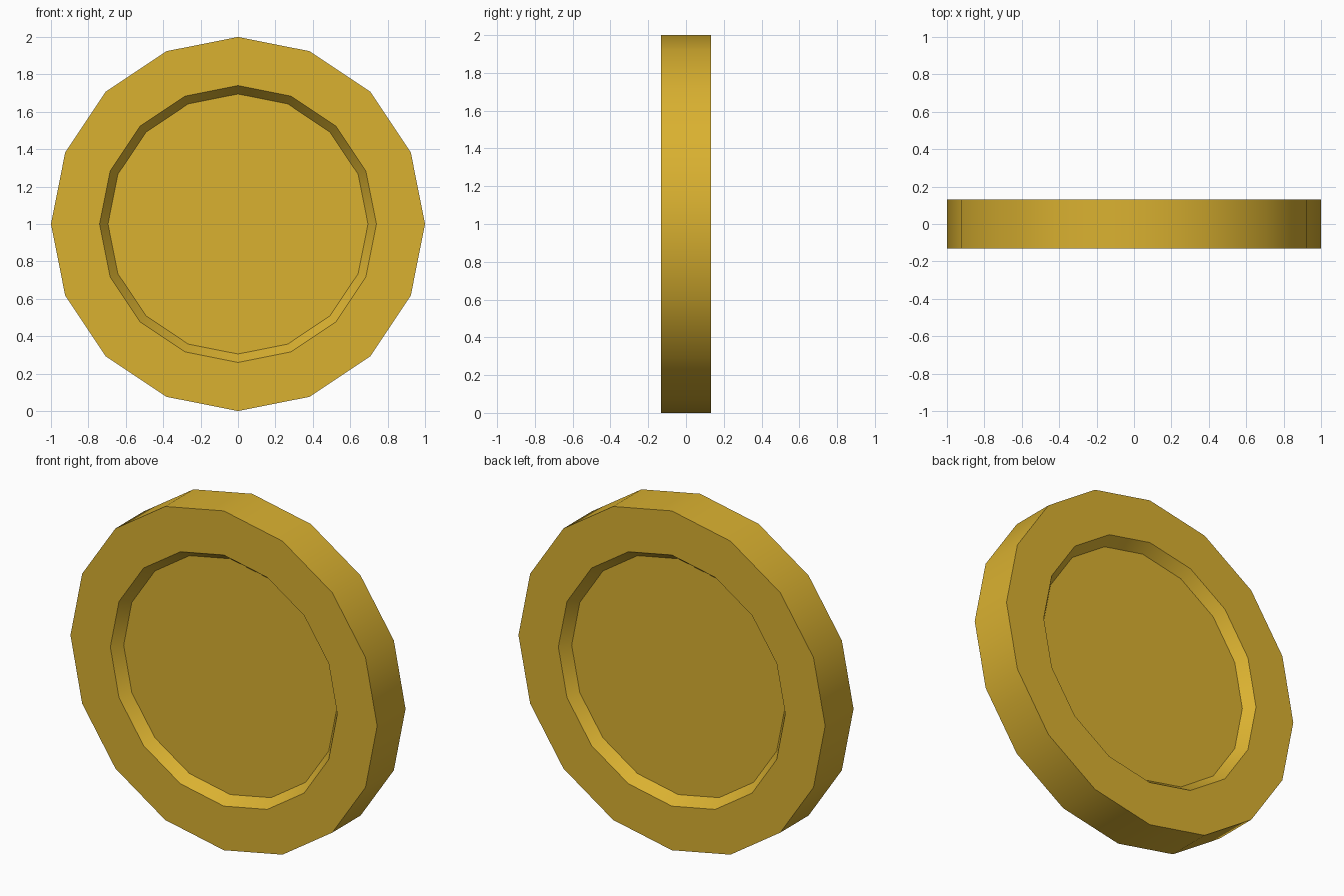
import bpy, bmesh
from math import cos, sin, tau, radians

if "Cube" in bpy.data.objects:
    bpy.data.objects.remove(bpy.data.objects["Cube"])

SIDES = 16
# Lathe profile (radius, y): front floor, front rim, edge, back rim, back floor
PROFILE = [(0.695, -0.072), (0.74, -0.132), (1.0, -0.132),
           (1.0, 0.132), (0.74, 0.132), (0.695, 0.072)]

# Coin: revolve the profile about the y axis and cap both recessed floors
bm = bmesh.new()
rings = [[bm.verts.new((r * cos(tau * i / SIDES), y, 1 + r * sin(tau * i / SIDES)))
          for i in range(SIDES)] for r, y in PROFILE]
for a, b in zip(rings, rings[1:]):
    for i in range(SIDES):
        j = (i + 1) % SIDES
        bm.faces.new((a[i], a[j], b[j], b[i]))
bm.faces.new(rings[0])
bm.faces.new(rings[-1])
bmesh.ops.recalc_face_normals(bm, faces=bm.faces)
mesh = bpy.data.meshes.new("coin")
bm.to_mesh(mesh)
bm.free()
coin = bpy.data.objects.new("coin", mesh)
bpy.context.collection.objects.link(coin)

# Gold material
gold = bpy.data.materials.new("gold")
gold.diffuse_color = (0.70, 0.44, 0.03, 1)
gold.use_nodes = True
gold.node_tree.nodes["Principled BSDF"].inputs["Base Color"].default_value = gold.diffuse_color
mesh.materials.append(gold)

# Smooth around the edge, sharp at the rims
bpy.context.view_layer.objects.active = coin
coin.select_set(True)
bpy.ops.object.shade_smooth_by_angle(angle=radians(30))
